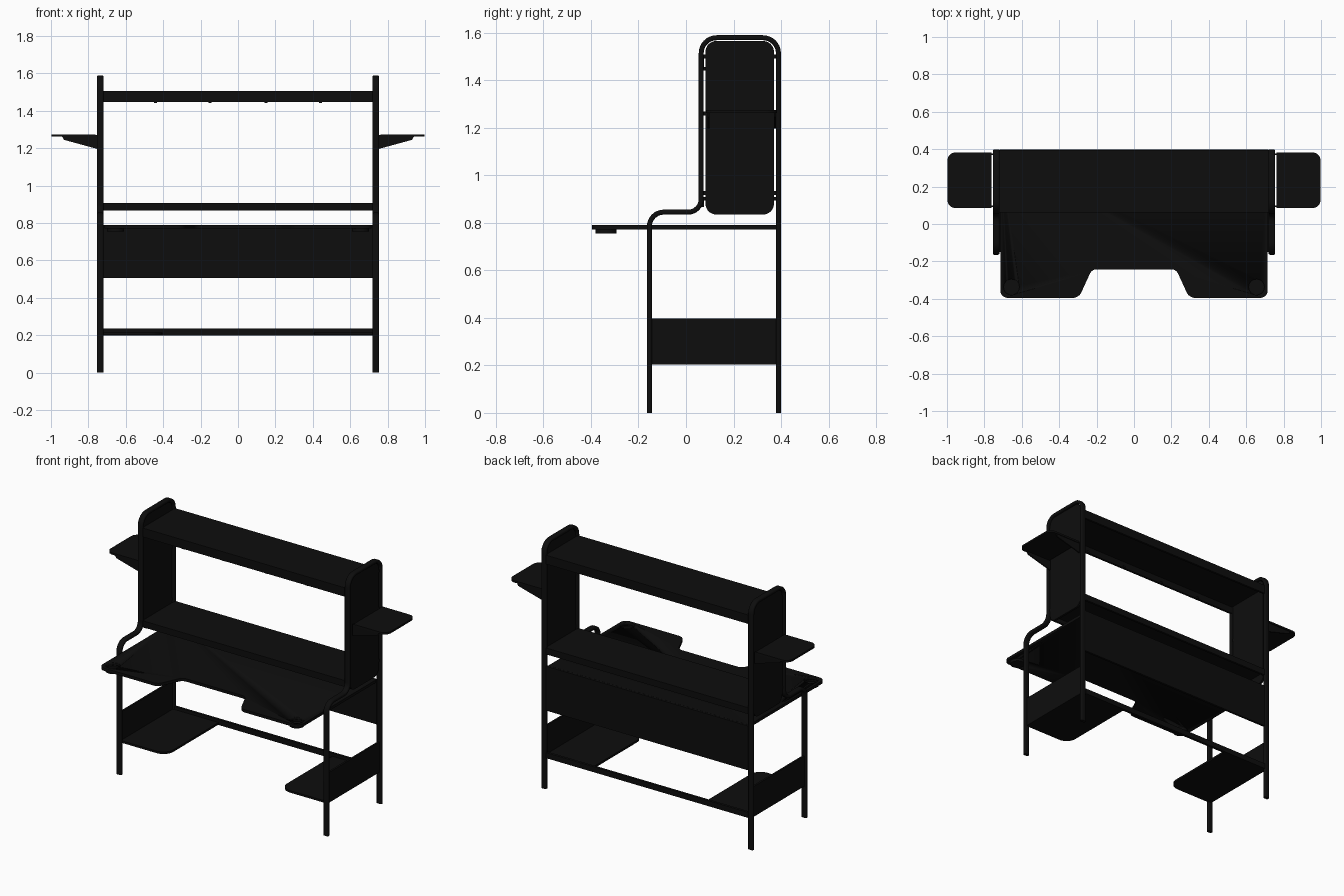
import bpy, bmesh, math
from mathutils import Vector

if "Cube" in bpy.data.objects:
    bpy.data.objects.remove(bpy.data.objects["Cube"])

black = bpy.data.materials.new("matte black")
black.diffuse_color = (0.004, 0.004, 0.004, 1)
black.use_nodes = True
black.node_tree.nodes["Principled BSDF"].inputs["Base Color"].default_value = black.diffuse_color


def finish(name, bm):
    bmesh.ops.recalc_face_normals(bm, faces=bm.faces)
    me = bpy.data.meshes.new(name)
    bm.to_mesh(me)
    bm.free()
    me.materials.append(black)
    ob = bpy.data.objects.new(name, me)
    bpy.context.collection.objects.link(ob)
    bpy.ops.object.select_all(action='DESELECT')
    ob.select_set(True)
    bpy.context.view_layer.objects.active = ob
    bpy.ops.object.shade_smooth_by_angle(angle=math.radians(35))
    return ob


def rounded(pts, closed=True, n=8):
    """Points are (u, v, radius); returns a 2D path with filleted corners."""
    out = []
    for i, (u, v, r) in enumerate(pts):
        p = Vector((u, v))
        if r == 0 or (not closed and i in (0, len(pts) - 1)):
            out.append(p)
            continue
        a = (Vector(pts[i - 1][:2]) - p).normalized()
        b = (Vector(pts[(i + 1) % len(pts)][:2]) - p).normalized()
        half = a.angle(b) / 2
        c = p + (a + b).normalized() * (r / math.sin(half))
        d = r / math.tan(half)
        s, e = p + a * d - c, p + b * d - c
        ang = s.angle(e)
        for k in range(n + 1):
            t = k / n
            w = (s * math.sin((1 - t) * ang) + e * math.sin(t * ang)) / math.sin(ang)
            out.append(c + w)
    return out


def prism(name, pts, axis, lo, hi):
    """Extrude a filleted outline along an axis (x: yz, y: xz, z: xy)."""
    path = rounded(pts)
    put = {'x': lambda p, h: (h, p.x, p.y),
           'y': lambda p, h: (p.x, h, p.y),
           'z': lambda p, h: (p.x, p.y, h)}[axis]
    bm = bmesh.new()
    lower = [bm.verts.new(put(p, lo)) for p in path]
    upper = [bm.verts.new(put(p, hi)) for p in path]
    bm.faces.new(lower)
    bm.faces.new(upper)
    for i in range(len(path)):
        j = (i + 1) % len(path)
        bm.faces.new((lower[i], lower[j], upper[j], upper[i]))
    return finish(name, bm)


def box(name, x0, x1, y0, y1, z0, z1):
    return prism(name, [(x0, y0, 0), (x1, y0, 0), (x1, y1, 0), (x0, y1, 0)], 'z', z0, z1)


def cylinder(name, x, y, r, z0, z1):
    pts = [(x + r * math.cos(k * math.tau / 32), y + r * math.sin(k * math.tau / 32), 0) for k in range(32)]
    return prism(name, pts, 'z', z0, z1)


def tube(name, x, pts):
    """Sweep a flat rounded section along a path in the yz plane."""
    path = rounded(pts, closed=False)
    section = rounded([(-.018, -.0105, .008), (.018, -.0105, .008),
                       (.018, .0105, .008), (-.018, .0105, .008)], n=3)
    bm = bmesh.new()
    rings = []
    for i, p in enumerate(path):
        t = (path[min(i + 1, len(path) - 1)] - path[max(i - 1, 0)]).normalized()
        nrm = Vector((-t.y, t.x))
        rings.append([bm.verts.new((x + q.x, p.x + nrm.x * q.y, p.y + nrm.y * q.y)) for q in section])
    for a, b in zip(rings, rings[1:]):
        for k in range(len(section)):
            m = (k + 1) % len(section)
            bm.faces.new((a[k], a[m], b[m], b[k]))
    bm.faces.new(rings[0])
    bm.faces.new(rings[-1])
    return finish(name, bm)


# Desktop with front cut-out
desk = prism("desktop", [(-.715, .38, 0), (-.715, -.395, .04), (-.295, -.395, .05), (-.225, -.242, .04),
                         (.225, -.242, .04), (.295, -.395, .05), (.715, -.395, .04), (.715, .38, 0)],
             'z', .772, .79)

# Back panel and lower crossbar
box("back_panel", -.72, .72, .381, .395, .505, .79)
box("lower_crossbar", -.72, .72, .381, .397, .2, .235)

# Raised shelf and top shelf: board with front and rear rails
for name, z0, z1 in (("raised_shelf", .867, .908), ("top_shelf", 1.448, 1.505)):
    box(name + "_board", -.725, .725, .062, .395, z1 - .014, z1)
    box(name + "_front_rail", -.725, .725, .062, .076, z0, z1 - .014)
    box(name + "_rear_rail", -.725, .725, .381, .395, z0, z1 - .014)

# Small clips below the top shelf
for x in (-.44, -.15, .15, .44):
    box("shelf_clip", x - .008, x + .008, .07, .09, 1.442, 1.455)

for s, side in ((-1, "left"), (1, "right")):
    # Bent tube frame
    tube(side + "_frame", s * .737, [(-.154, 0, 0), (-.154, .845, .06), (.064, .845, .055),
                                     (.064, 1.579, .065), (.389, 1.579, .065), (.389, 0, 0)])
    # Upper side panel and its mounts
    prism(side + "_side_panel", [(.082, .835, .045), (.37, .835, .045), (.37, 1.565, .045), (.082, 1.565, .045)],
          'x', s * .729, s * .743)
    for z in (.925, 1.26, 1.5):
        for y in (.074, .376):
            box(side + "_panel_mount", s * .73, s * .742, y - .01, y + .01, z - .008, z + .008)
    # Outer side shelf with wedge brackets
    prism(side + "_side_shelf", [(s * .762, .085, 0), (s * .998, .085, .045), (s * .998, .383, .045),
                                 (s * .762, .383, 0)], 'z', 1.262, 1.274)
    for y in (.09, .37):
        prism(side + "_shelf_bracket", [(s * .754, 1.197, 0), (s * .93, 1.245, 0), (s * .94, 1.262, 0),
                                        (s * .754, 1.27, 0)], 'y', y, y + .008)
    # Lower shelf with upright side panel
    prism(side + "_lower_shelf", [(s * .735, -.15, 0), (s * .405, -.15, .07), (s * .405, .385, 0),
                                  (s * .735, .385, 0)], 'z', .203, .216)
    box(side + "_lower_panel", s * .73, s * .742, -.152, .388, .203, .398)
    # Recessed cup holder
    cut = cylinder(side + "_cup_cutter", s * .655, -.337, .042, .762, .83)
    cut.hide_render = True
    cut.hide_set(True)
    cup = cylinder(side + "_cup_holder", s * .655, -.337, .0445, .756, .7895)
    for ob in (desk, cup):
        m = ob.modifiers.new(side + "_cup_recess", 'BOOLEAN')
        m.operation = 'DIFFERENCE'
        m.object = cut
